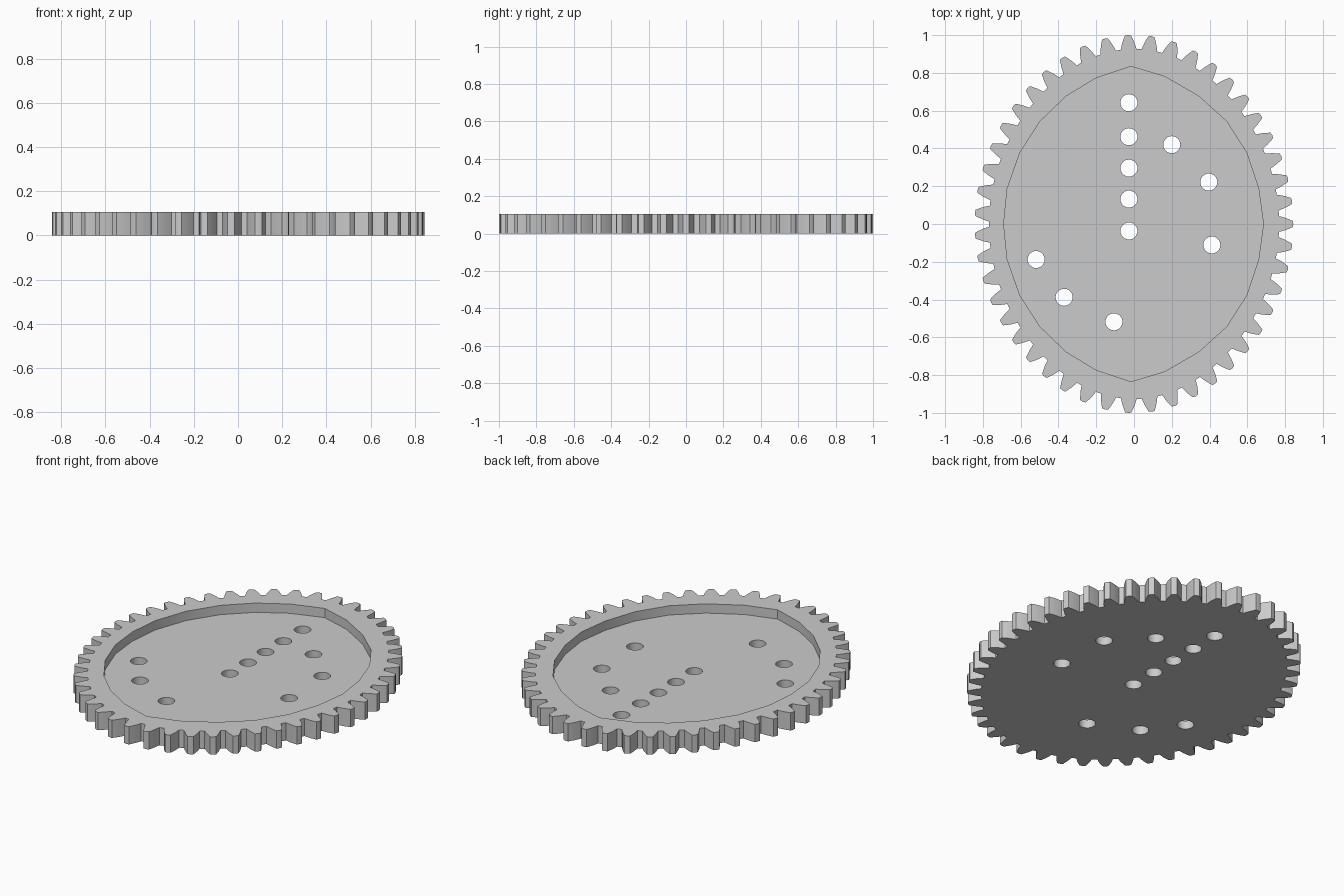
import bpy
import bmesh
import math
from mathutils import Vector

cube = bpy.data.objects.get("Cube")
if cube:
    bpy.data.objects.remove(cube, do_unlink=True)

THICK, FLOOR, TEETH = 0.105, 0.05, 47
HALF_X, HALF_Y = 0.805, 0.9625

grey = bpy.data.materials.new("plain grey")
grey.use_nodes = True
grey.diffuse_color = (0.6, 0.6, 0.6, 1)
grey.node_tree.nodes["Principled BSDF"].inputs["Base Color"].default_value = (0.6, 0.6, 0.6, 1)


def prism(name, outline, z0, z1):
    """Closed solid from a 2D outline."""
    bm = bmesh.new()
    face = bm.faces.new([bm.verts.new((x, y, z0)) for x, y in outline])
    top = bmesh.ops.extrude_face_region(bm, geom=[face])["geom"]
    for v in top:
        if isinstance(v, bmesh.types.BMVert):
            v.co.z = z1
    bmesh.ops.recalc_face_normals(bm, faces=bm.faces)
    mesh = bpy.data.meshes.new(name)
    bm.to_mesh(mesh)
    bm.free()
    mesh.materials.append(grey)
    obj = bpy.data.objects.new(name, mesh)
    bpy.context.collection.objects.link(obj)
    return obj


def pitch_point(t):
    """Oval pitch curve, slightly narrowed on the diagonals."""
    p = Vector((HALF_X * math.cos(t), HALF_Y * math.sin(t)))
    return p * (1 - 0.02 * math.sin(2 * t) ** 2)


def gear_outline():
    """Teeth spaced evenly along the pitch curve."""
    steps = 4000
    pts = [pitch_point(math.tau * i / steps) for i in range(steps + 1)]
    lengths = [0.0]
    for a, b in zip(pts, pts[1:]):
        lengths.append(lengths[-1] + (b - a).length)
    tooth = [(-0.042, -0.0375), (-0.033, -0.005), (-0.024, 0.018), (-0.016, 0.036),
             (0, 0.0385)]
    tooth += [(-u, h) for u, h in reversed(tooth[:-1])]
    outline, i = [], 0
    for k in range(TEETH):
        while lengths[i] < lengths[-1] * k / TEETH:
            i += 1
        along = (pts[(i + 1) % steps] - pts[i - 1 if i else steps - 1]).normalized()
        out = Vector((along.y, -along.x))
        outline += [pts[i] + along * u + out * h for u, h in tooth]
    return outline


def cut(target, cutter):
    mod = target.modifiers.new("cut", "BOOLEAN")
    mod.operation = "DIFFERENCE"
    mod.solver = "EXACT"
    mod.object = cutter
    bpy.context.view_layer.objects.active = target
    bpy.ops.object.modifier_apply(modifier=mod.name)
    bpy.data.objects.remove(cutter, do_unlink=True)


# Toothed body
gear = prism("oval_gear", gear_outline(), 0, THICK)

# Shallow faceted pocket in the top
half = [(0.685, 0), (0.66, 0.187), (0.597, 0.376), (0.49, 0.544), (0.343, 0.676),
        (0.164, 0.78), (-0.016, 0.834), (-0.2, 0.773), (-0.36, 0.676),
        (-0.497, 0.544), (-0.604, 0.378), (-0.671, 0.187), (-0.69, 0)]
pocket = half + [(x, -y) for x, y in reversed(half[1:-1])]
cut(gear, prism("pocket_cutter", pocket, FLOOR, THICK + 0.1))

# Through holes: a row along the long axis and six scattered ones
holes = [(-0.027, y) for y in (0.642, 0.462, 0.296, 0.132, -0.037)]
holes += [(0.2, 0.42), (0.396, 0.222), (0.412, -0.111),
          (-0.518, -0.188), (-0.37, -0.388), (-0.106, -0.518)]
for cx, cy in holes:
    ring = [(cx + 0.045 * math.cos(math.tau * i / 32),
             cy + 0.045 * math.sin(math.tau * i / 32)) for i in range(32)]
    cut(gear, prism("hole_cutter", ring, -0.1, THICK + 0.1))

# Soft walls, crisp rims
bpy.ops.object.select_all(action="DESELECT")
gear.select_set(True)
bpy.context.view_layer.objects.active = gear
bpy.ops.object.shade_smooth_by_angle(angle=math.radians(30))
